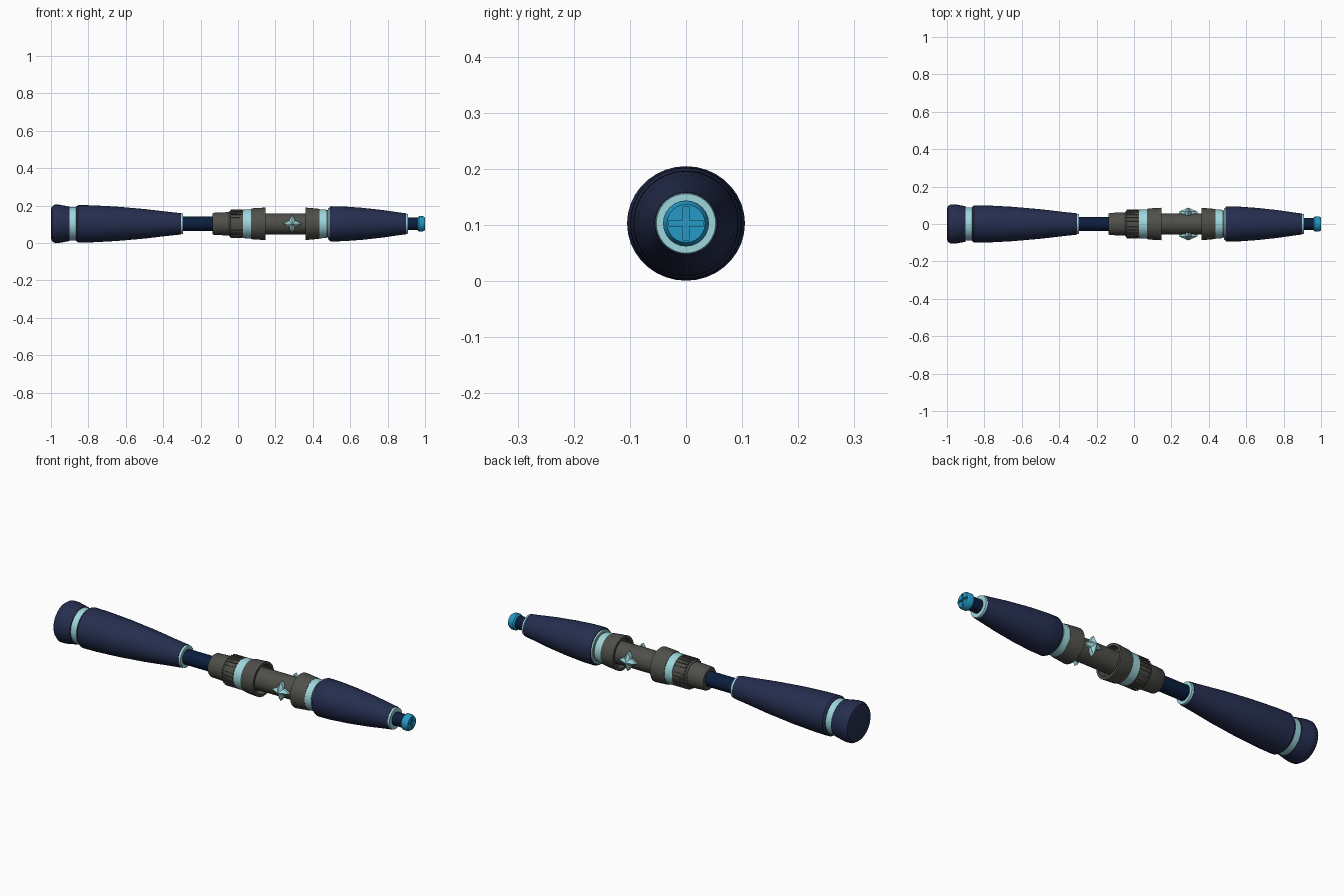
import bpy, bmesh, math
from mathutils import Vector

if "Cube" in bpy.data.objects:
    bpy.data.objects.remove(bpy.data.objects["Cube"])

ZC = 0.103  # height of the long axis


def mat(name, rgb):
    m = bpy.data.materials.new(name)
    m.diffuse_color = (*rgb, 1)
    m.use_nodes = True
    m.node_tree.nodes["Principled BSDF"].inputs["Base Color"].default_value = m.diffuse_color
    return m


NAVY = mat("navy grip", (0.018, 0.027, 0.078))
DARK = mat("deep blue shaft", (0.003, 0.013, 0.047))
GREY = mat("warm grey metal", (0.078, 0.080, 0.068))
CYAN = mat("pale cyan trim", (0.34, 0.68, 0.72))
BLUE = mat("bright blue tip", (0.018, 0.32, 0.56))


def finish(name, bm, material, smooth=True):
    bmesh.ops.remove_doubles(bm, verts=bm.verts, dist=1e-5)
    bmesh.ops.recalc_face_normals(bm, faces=bm.faces)
    me = bpy.data.meshes.new(name)
    bm.to_mesh(me)
    bm.free()
    me.materials.append(material)
    ob = bpy.data.objects.new(name, me)
    bpy.context.collection.objects.link(ob)
    if smooth:
        bpy.ops.object.select_all(action='DESELECT')
        ob.select_set(True)
        bpy.context.view_layer.objects.active = ob
        bpy.ops.object.shade_smooth_by_angle(angle=math.radians(35))
    return ob


def lathe(name, profile, material, segs=36, ysc=1.0):
    """Revolve (x, radius) points around the long axis."""
    bm = bmesh.new()
    verts = [bm.verts.new((x, 0, r)) for x, r in profile]
    edges = [bm.edges.new(p) for p in zip(verts, verts[1:])]
    bmesh.ops.spin(bm, geom=verts + edges, cent=(0, 0, 0), axis=(1, 0, 0),
                   angle=math.tau, steps=segs)
    for v in bm.verts:
        v.co = (v.co.x, v.co.y * ysc, v.co.z + ZC)
    return finish(name, bm, material)


def band(name, x0, x1, r0, r1, material):
    return lathe(name, [(x0, 0), (x0, r0), (x1, r1), (x1, 0)], material)


def prism_box(bm, size, centre):
    vs = bmesh.ops.create_cube(bm, size=1)["verts"]
    for v in vs:
        v.co = Vector(a * b for a, b in zip(v.co, size)) + Vector(centre)


# Rear pommel and long grip
lathe("pommel", [(-1, 0), (-1, 0.078), (-0.995, 0.092), (-0.98, 0.102), (-0.955, 0.102),
                 (-0.9, 0.092), (-0.9, 0)], NAVY, ysc=1.03)
band("pommel_band", -0.905, -0.86, 0.089, 0.089, CYAN)
lathe("long_grip", [(-0.865, 0), (-0.865, 0.092), (-0.855, 0.1), (-0.78, 0.099), (-0.65, 0.092),
                    (-0.5, 0.079), (-0.38, 0.065), (-0.305, 0.057), (-0.305, 0)], NAVY)
band("long_grip_ring", -0.308, -0.293, 0.055, 0.054, CYAN)

# Rear shaft with raised strips
band("rear_shaft", -0.3, -0.13, 0.038, 0.038, DARK)

# Stepped rear collar
lathe("collar_neck", [(-0.137, 0), (-0.137, 0.054), (-0.13, 0.059), (-0.04, 0.063), (-0.04, 0)], GREY)
lathe("ribbed_collar", [(-0.048, 0), (-0.048, 0.064), (-0.04, 0.071), (0.03, 0.074), (0.03, 0)], GREY)
bm = bmesh.new()
for i in range(24):
    a = math.tau * i / 24
    n = len(bm.verts)
    prism_box(bm, (0.062, 0.009, 0.008), (-0.008, 0, 0.073))
    bm.verts.ensure_lookup_table()
    for v in bm.verts[n:]:
        y, z = v.co.y, v.co.z
        v.co.y = y * math.cos(a) - z * math.sin(a)
        v.co.z = y * math.sin(a) + z * math.cos(a) + ZC
finish("collar_ribs", bm, GREY, False)
band("rear_collar_band", 0.028, 0.072, 0.077, 0.078, CYAN)
lathe("rear_cup", [(0.07, 0), (0.07, 0.08), (0.08, 0.083), (0.147, 0.087), (0.147, 0.074),
                   (0.115, 0.07), (0.115, 0)], GREY)

# Central rod and front collar
band("central_rod", 0.1, 0.41, 0.056, 0.056, GREY)
lathe("front_cup", [(0.385, 0), (0.385, 0.07), (0.36, 0.074), (0.36, 0.087), (0.425, 0.081),
                    (0.437, 0.079), (0.437, 0)], GREY)
band("front_collar_band", 0.435, 0.472, 0.078, 0.076, CYAN)
band("front_collar_end", 0.47, 0.488, 0.073, 0.073, GREY)
band("short_grip_back_ring", 0.481, 0.49, 0.083, 0.086, CYAN)

# Front grip
lathe("short_grip", [(0.488, 0), (0.488, 0.09), (0.497, 0.094), (0.56, 0.093), (0.66, 0.086),
                     (0.77, 0.074), (0.86, 0.061), (0.898, 0.056), (0.898, 0)], NAVY)
band("short_grip_ring", 0.89, 0.908, 0.056, 0.053, CYAN)
band("front_shaft", 0.9, 0.965, 0.033, 0.033, DARK)

# Tip with a cross-shaped recess
tip = lathe("tip", [(0.96, 0), (0.96, 0.034), (0.967, 0.041), (0.988, 0.041), (1, 0.034),
                    (1, 0)], BLUE, 24)
for label, size in (("horizontal", (0.03, 0.06, 0.01)), ("vertical", (0.03, 0.01, 0.06))):
    bm = bmesh.new()
    prism_box(bm, size, (1.005, 0, ZC))
    cutter = finish("tip_slot_cutter_" + label, bm, BLUE, False)
    cutter.hide_render = True
    cutter.hide_viewport = True
    mod = tip.modifiers.new("slot_" + label, 'BOOLEAN')
    mod.operation = 'DIFFERENCE'
    mod.object = cutter

# Four-pointed star studs on front and back of the rod
for side, label in ((-1, "front"), (1, "back")):
    bm = bmesh.new()
    rims = []
    for y in (0.045, 0.066):
        ring = []
        for i in range(16):
            a = math.tau * i / 16
            r = (0.049, 0.031, 0.023, 0.031)[i % 4]
            ring.append(bm.verts.new((0.29 + r * math.cos(a), side * y, ZC + r * math.sin(a))))
        rims.append(ring)
    apex = bm.verts.new((0.29, side * 0.088, ZC))
    bm.faces.new(rims[0])
    for i in range(16):
        j = (i + 1) % 16
        bm.faces.new((rims[0][i], rims[0][j], rims[1][j], rims[1][i]))
        bm.faces.new((rims[1][i], rims[1][j], apex))
    finish("star_stud_" + label, bm, CYAN, False)
